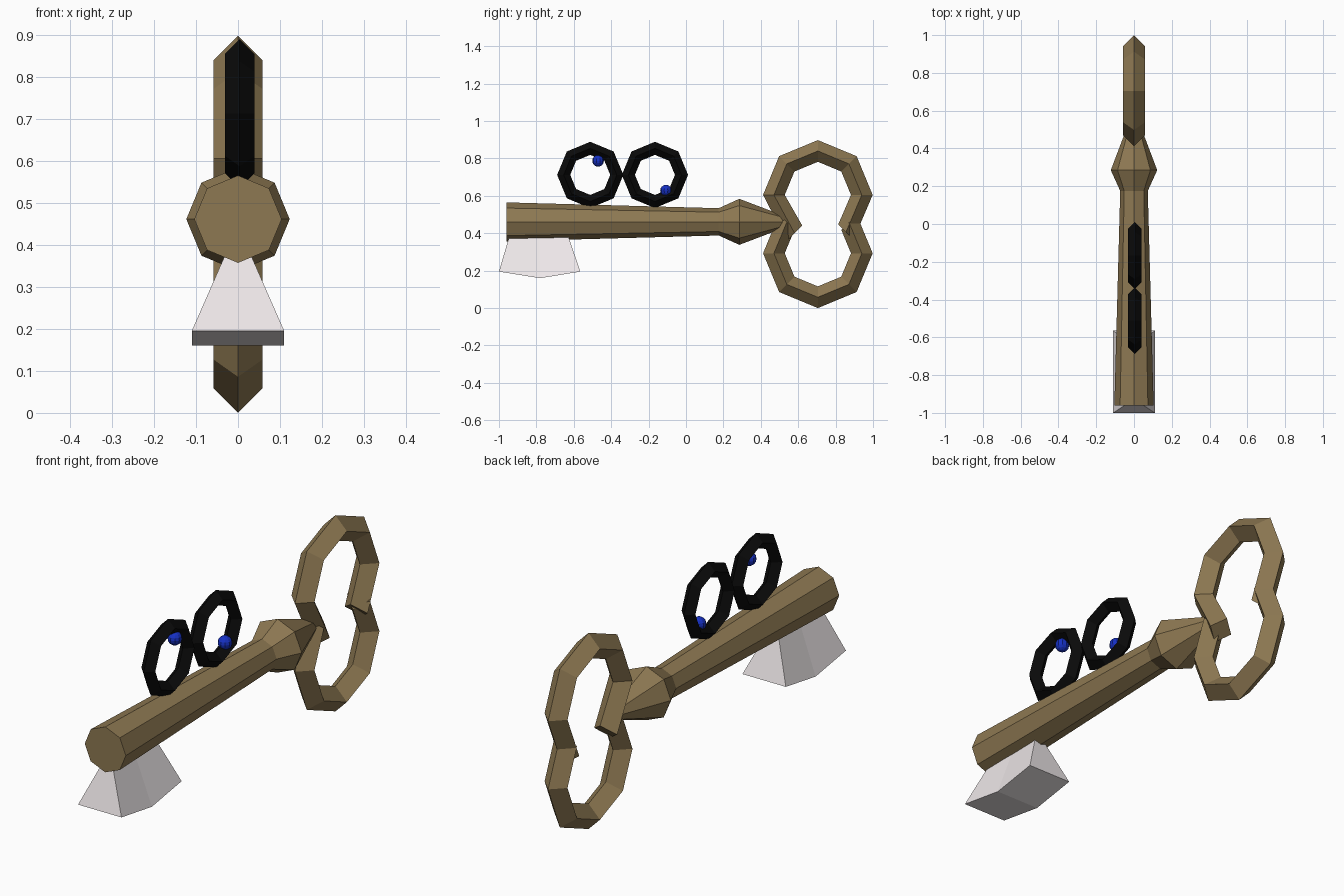
import bpy, bmesh
from math import sin, cos, pi, radians
from mathutils import Vector

if "Cube" in bpy.data.objects:
    bpy.data.objects.remove(bpy.data.objects["Cube"])


def material(name, rgb):
    m = bpy.data.materials.new(name)
    m.diffuse_color = (*rgb, 1)
    m.use_nodes = True
    m.node_tree.nodes["Principled BSDF"].inputs["Base Color"].default_value = m.diffuse_color
    return m


BRASS = material("old_brass", (0.27, 0.19, 0.085))
BLACK = material("black", (0.003, 0.003, 0.003))
BLUE = material("blue", (0.008, 0.03, 0.55))
PALE = material("pale", (0.86, 0.81, 0.82))


def skin(name, rings, mat, closed=False):
    """Join a row of equal cross-sections into a solid; cap the ends if open."""
    bm = bmesh.new()
    rows = [[bm.verts.new(p) for p in ring] for ring in rings]
    n = len(rows[0])
    pairs = list(zip(rows, rows[1:])) + ([(rows[-1], rows[0])] if closed else [])
    for a, b in pairs:
        for i in range(n):
            j = (i + 1) % n
            bm.faces.new((a[i], a[j], b[j], b[i]))
    if not closed:
        bm.faces.new(rows[0])
        bm.faces.new(rows[-1])
    bmesh.ops.recalc_face_normals(bm, faces=bm.faces)
    me = bpy.data.meshes.new(name)
    bm.to_mesh(me)
    bm.free()
    me.materials.append(mat)
    ob = bpy.data.objects.new(name, me)
    bpy.context.collection.objects.link(ob)
    return ob


def section(centre, angle, major, minor, shift=(0, 0)):
    """Diamond section of an upright ring lying in the YZ plane."""
    a = radians(angle)
    out = []
    for k in range(4):
        r = major + minor * cos(k * pi / 2)
        out.append(Vector(centre) + Vector((minor * sin(k * pi / 2),
                   r * cos(a) + shift[0], r * sin(a) + shift[1])))
    return out


# Octagonal shaft with tapered collar
profile = [(-0.96, 0.104), (0.175, 0.073), (0.285, 0.123), (0.53, 0.03)]
skin("shaft", [[(r * cos(k * pi / 4), y, 0.461 + r * sin(k * pi / 4))
                for k in range(8)] for y, r in profile], BRASS)

# Figure-of-eight bow: two open octagonal rings meeting in the middle
R, T = 0.235, 0.058
shifts = {-45: (-0.016, -0.032), 225: (0.042, -0.039)}
skin("bow_upper", [section((0, 0.705, 0.605), a, R, T, shifts.get(a, (0, 0)))
                   for a in range(-45, 226, 45)], BRASS)
skin("bow_lower", [section((0, 0.705, 0.293), a, R, T)
                   for a in range(135, 406, 45)], BRASS)

# Eye rings with small blue pupils
for side, cy, py, pz in (("front", -0.512, -0.47, 0.787), ("rear", -0.166, -0.107, 0.628)):
    skin(side + "_eye_ring", [section((0.004, cy, 0.712), a, 0.142, 0.035)
                              for a in range(0, 360, 45)], BLACK, True)
    bpy.ops.mesh.primitive_uv_sphere_add(segments=10, ring_count=8, radius=0.031,
                                         location=(0.009, py, pz))
    pupil = bpy.context.object
    pupil.name = side + "_pupil"
    pupil.data.materials.append(BLUE)

# Flared key bit with a shallow ridge underneath
bit = [(-1.0, 0.195, -0.94), (-0.78, 0.16, -0.785), (-0.565, 0.195, -0.635)]
skin("key_bit", [[(-0.11, yb, zb), (0.11, yb, zb), (0.02, yt, 0.40), (-0.02, yt, 0.40)]
                 for yb, zb, yt in bit], PALE)
